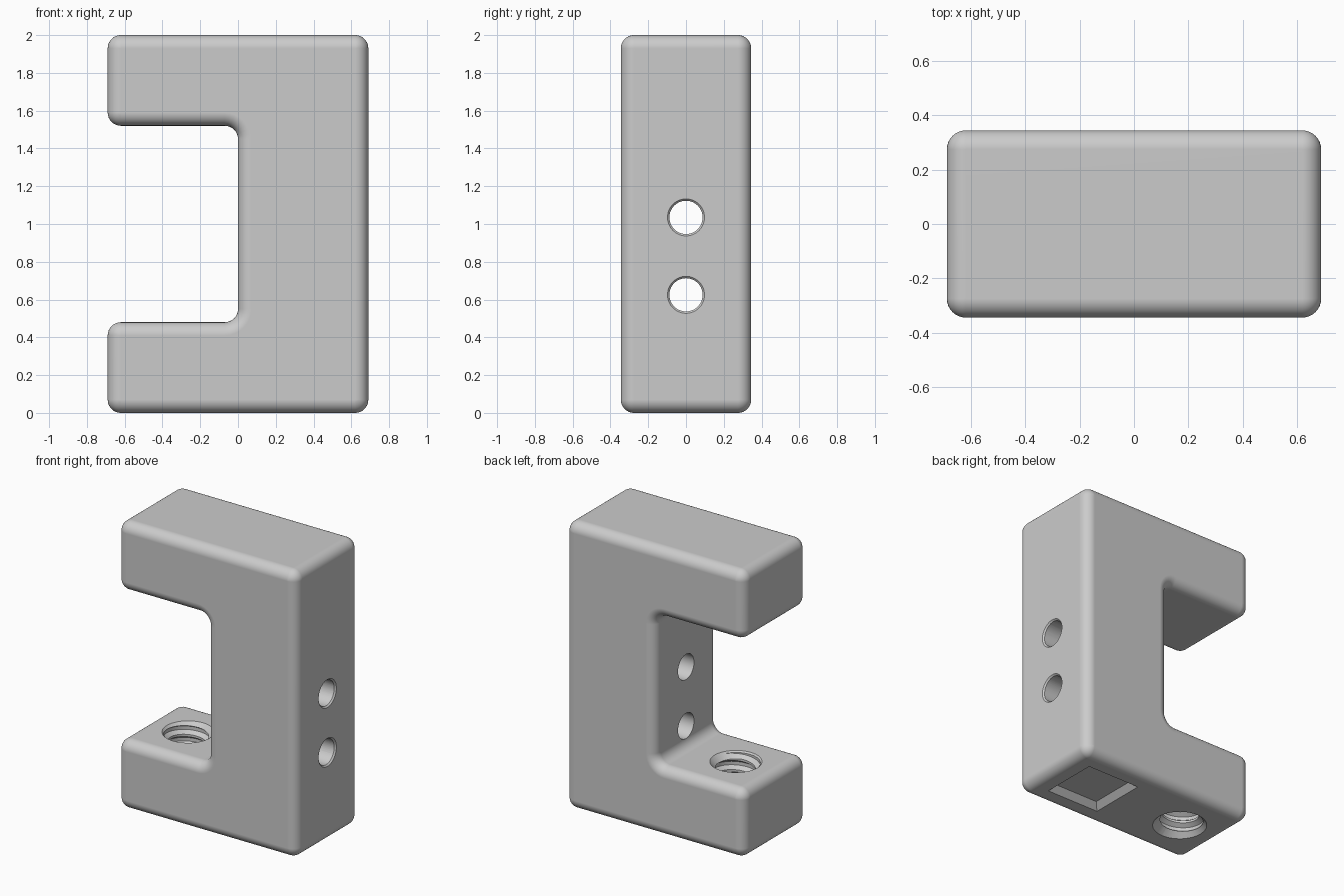
import bpy, bmesh, math
from mathutils import Matrix, Vector

if "Cube" in bpy.data.objects:
    bpy.data.objects.remove(bpy.data.objects["Cube"])

R = 0.07           # edge rounding
STEPS = 8          # segments per rounded corner
DEPTH = 0.345      # half depth in y


def finish(bm, name):
    bmesh.ops.remove_doubles(bm, verts=bm.verts, dist=1e-5)
    bmesh.ops.recalc_face_normals(bm, faces=bm.faces)
    me = bpy.data.meshes.new(name)
    bm.to_mesh(me)
    bm.free()
    ob = bpy.data.objects.new(name, me)
    bpy.context.collection.objects.link(ob)
    return ob


def cone(name, r1, r2, start, end, segs=48):
    """Frustum from start to end; four segments give a square one."""
    a, b = Vector(start), Vector(end)
    k = math.sqrt(2) if segs == 4 else 1
    turn = math.pi / 4 if segs == 4 else 0
    m = (Matrix.Translation((a + b) / 2)
         @ (b - a).to_track_quat('Z', 'Y').to_matrix().to_4x4()
         @ Matrix.Rotation(turn, 4, 'Z'))
    bm = bmesh.new()
    bmesh.ops.create_cone(bm, cap_ends=True, segments=segs, radius1=r1 * k,
                          radius2=r2 * k, depth=(b - a).length, matrix=m)
    return finish(bm, name)


# C-shaped body: arc centre x, z, start angle, sweep, convex (1) or concave (-1)
corners = [(-.62, .07, 180, 90, 1), (.62, .07, 270, 90, 1),
           (.62, 1.93, 0, 90, 1), (-.62, 1.93, 90, 90, 1),
           (-.62, 1.59, 180, 90, 1), (-.07, 1.45, 90, -90, -1),
           (-.07, .55, 0, -90, -1), (-.62, .41, 90, 90, 1)]


def ring(bm, inset, y):
    vs = []
    for cx, cz, a0, sweep, s in corners:
        rad = R - s * inset
        for i in range(STEPS + 1):
            a = math.radians(a0 + sweep * i / STEPS)
            vs.append(bm.verts.new((cx + rad * math.cos(a), y, cz + rad * math.sin(a))))
    return vs


bm = bmesh.new()
levels = []
for i in range(STEPS + 1):
    a = math.pi / 2 * i / STEPS
    levels.append((R * (1 - math.sin(a)), -DEPTH + R * (1 - math.cos(a))))
levels += [(d, -y) for d, y in reversed(levels)]
rings = [ring(bm, d, y) for d, y in levels]
for lo, hi in zip(rings, rings[1:]):
    for i in range(len(lo)):
        j = (i + 1) % len(lo)
        bm.faces.new((lo[i], lo[j], hi[j], hi[i]))
bm.faces.new(rings[0])
bm.faces.new(rings[-1])
body = finish(bm, "clamp_body")


# Helical cutter for the threaded hole
def thread_cutter(x, z0, turns, pitch, minor, major, n=48):
    prof = [(0, minor), (.2, minor), (.45, major), (.75, major)]
    p = len(prof)
    bm = bmesh.new()
    cols = []
    for j in range(n):
        a = 2 * math.pi * j / n
        col = []
        for k in range(p * turns + 1):
            f, r = prof[k % p]
            z = z0 + pitch * (k // p + f + j / n)
            col.append(bm.verts.new((x + r * math.cos(a), r * math.sin(a), z)))
        cols.append(col)
    for j in range(n):
        c, wrap = cols[j], (p if j == n - 1 else 0)
        d = cols[(j + 1) % n]
        for k in range(p * turns):
            if k + 1 + wrap < len(d):
                bm.faces.new((c[k], d[k + wrap], d[k + 1 + wrap], c[k + 1]))
    # close both ends with fans to the axis
    mid = z0 + pitch * turns / 2
    ends = {False: bm.verts.new((x, 0, z0)),
            True: bm.verts.new((x, 0, z0 + pitch * (turns + 1)))}
    for e in [e for e in bm.edges if e.is_boundary]:
        up = e.verts[0].co.z > mid
        bm.faces.new((e.verts[0], e.verts[1], ends[up]))
    return finish(bm, "thread_cutter")


TX = -.385
cutters = [thread_cutter(TX, -.2, 10, .08, .125, .155),
           cone("thread_entry_low", .205, .115, (TX, 0, -.03), (TX, 0, .06)),
           cone("thread_entry_high", .115, .195, (TX, 0, .43), (TX, 0, .51))]

# Square socket up the spine, with chamfered mouth
SX = .345
cutters += [cone("socket_cutter", .175, .175, (SX, 0, -.1), (SX, 0, 1.4), 4),
            cone("socket_mouth", .235, .165, (SX, 0, -.03), (SX, 0, .04), 4)]

# Two cross holes with a slight outer chamfer
for z in (.625, 1.035):
    cutters += [cone("cross_hole", .088, .088, (-.03, 0, z), (.8, 0, z)),
                cone("cross_hole_mouth", .083, .108, (.675, 0, z), (.70, 0, z))]

bpy.context.view_layer.objects.active = body
body.select_set(True)
for c in cutters:
    mod = body.modifiers.new(c.name, 'BOOLEAN')
    mod.operation, mod.solver, mod.object = 'DIFFERENCE', 'EXACT', c
    bpy.ops.object.modifier_apply(modifier=mod.name)
    bpy.data.objects.remove(c)

bpy.ops.object.shade_smooth_by_angle(angle=math.radians(30))
wn = body.modifiers.new("even_shading", 'WEIGHTED_NORMAL')
wn.keep_sharp = True
